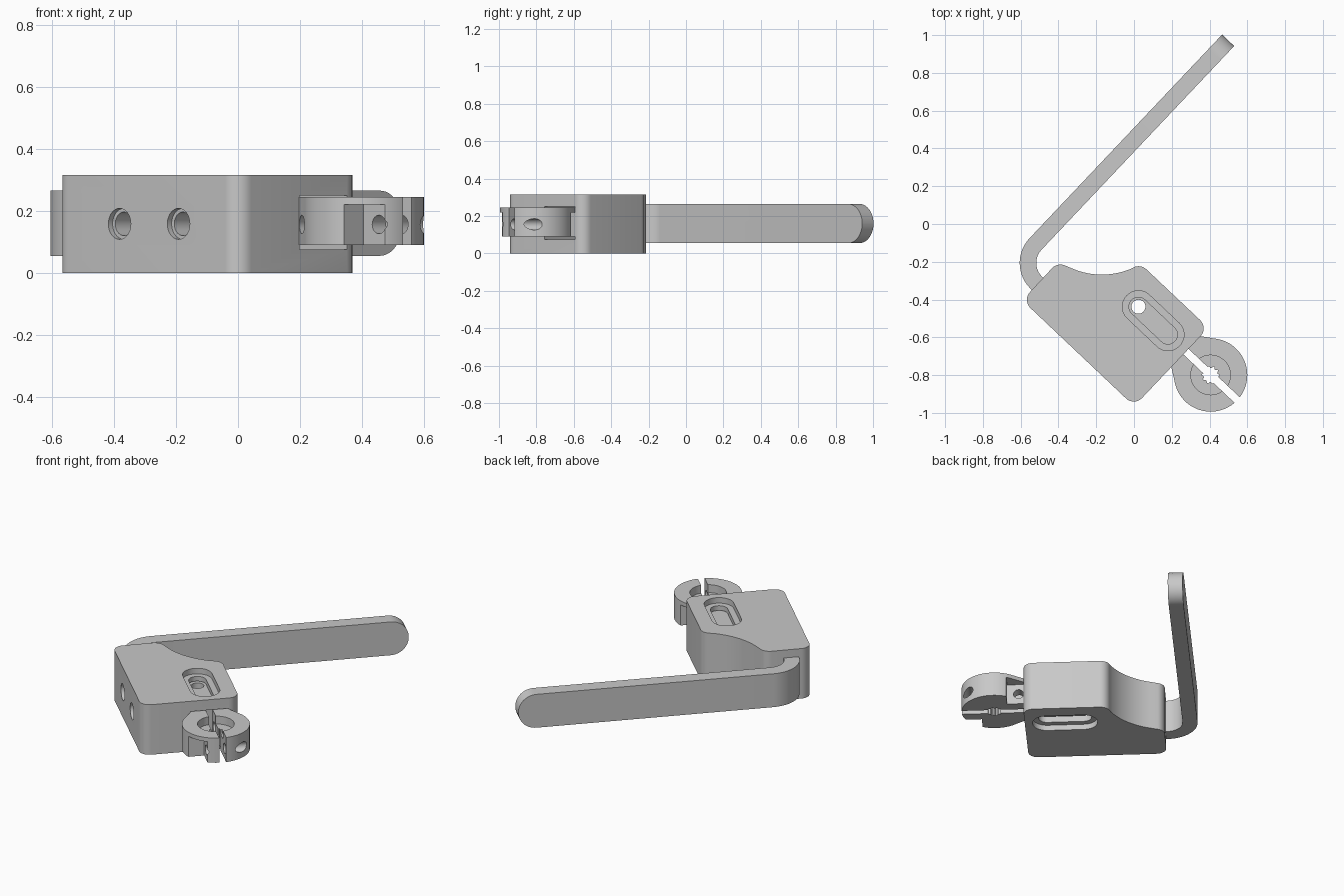
import bpy, bmesh
from math import sin, cos, tan, pi, radians, sqrt
from mathutils import Matrix, Vector

cube = bpy.data.objects.get("Cube")
if cube:
    bpy.data.objects.remove(cube)

# Parts are drawn in a frame turned about z: x along the block, y along the lever
TURN = Matrix.Rotation(radians(-43.4), 4, 'Z')
AXIS_Y = -0.302          # centre line of the clamp and slot
CLAMP_X = 0.844          # clamp centre

GREY = (0.58, 0.58, 0.58, 1)
grey = bpy.data.materials.new("plain grey")
grey.use_nodes = True
grey.diffuse_color = GREY
grey.node_tree.nodes["Principled BSDF"].inputs["Base Color"].default_value = GREY


def prism(name, pts, z0, z1):
    bm = bmesh.new()
    face = bm.faces.new([bm.verts.new((x, y, z0)) for x, y in pts])
    ext = bmesh.ops.extrude_face_region(bm, geom=[face])
    bmesh.ops.translate(bm, vec=(0, 0, z1 - z0),
                        verts=[g for g in ext["geom"] if isinstance(g, bmesh.types.BMVert)])
    bmesh.ops.recalc_face_normals(bm, faces=bm.faces)
    mesh = bpy.data.meshes.new(name)
    bm.to_mesh(mesh)
    bm.free()
    obj = bpy.data.objects.new(name, mesh)
    bpy.context.collection.objects.link(obj)
    return obj


def arc(cx, cy, r, start, end, n=24):
    return [(cx + r * cos(radians(start + (end - start) * i / n)),
             cy + r * sin(radians(start + (end - start) * i / n))) for i in range(n + 1)]


def circle(cx, cy, r, n=40):
    return arc(cx, cy, r, 0, 360, n)[:-1]


def capsule(x0, x1, y, r):
    return arc(x1, y, r, -90, 90, 20) + arc(x0, y, r, 90, 270, 20)


def rect(x0, x1, y0, y1):
    return [(x0, y0), (x1, y0), (x1, y1), (x0, y1)]


def fillet(corners, n=8):
    """Round each (x, y, radius) corner of a polygon."""
    out = []
    for i, (x, y, r) in enumerate(corners):
        p = Vector((x, y))
        if r == 0:
            out.append((x, y))
            continue
        d0 = (Vector(corners[i - 1][:2]) - p).normalized()
        d1 = (Vector(corners[(i + 1) % len(corners)][:2]) - p).normalized()
        half = d0.angle(d1) / 2
        centre = p + (d0 + d1).normalized() * (r / sin(half))
        a = (p + d0 * (r / tan(half)) - centre).normalized()
        b = (p + d1 * (r / tan(half)) - centre).normalized()
        for k in range(n + 1):
            out.append(tuple(centre + a.slerp(b, k / n) * r))
    return out


def cross_hole(x, y0, y1, z, r):
    """Round cutter running along y."""
    obj = prism("hole_cutter", circle(x, -z, r, 28), y0, y1)
    obj.data.transform(Matrix.Rotation(radians(-90), 4, 'X'))
    return obj


def cut(obj, cutters):
    for c in cutters:
        c.hide_render = True
        mod = obj.modifiers.new("cut", 'BOOLEAN')
        mod.operation, mod.solver, mod.object = 'DIFFERENCE', 'EXACT', c
        bpy.context.view_layer.objects.active = obj
        bpy.ops.object.modifier_apply(modifier=mod.name)
        bpy.data.objects.remove(c)


def finish(obj):
    obj.data.transform(TURN)
    obj.data.materials.clear()
    obj.data.materials.append(grey)
    bpy.ops.object.select_all(action='DESELECT')
    obj.select_set(True)
    bpy.context.view_layer.objects.active = obj
    bpy.ops.object.shade_smooth_by_angle(angle=radians(32))


# Mounting block: rounded corners and a scooped back edge
def local(x, y):
    p = TURN.inverted() @ Vector((x, y, 0))
    return p.x, p.y


scoop = []
for i in range(17):
    x = -0.02 - 0.31 * i / 16
    scoop.append((*local(x, 0.13 - sqrt(0.398 ** 2 - (x + 0.17) ** 2)), 0))
outline = [(-0.152, -0.70, 0.06), (0.664, -0.70, 0.06), (0.664, -0.129, 0.06),
           (*local(0.035, -0.211), 0.06)] + scoop + [(*local(-0.405, -0.203), 0.06)]
block = prism("mounting_block", fillet(outline), 0, 0.315)

cutters = [
    prism("pocket", rect(0.19, 0.8, AXIS_Y - 0.112, AXIS_Y + 0.112), 0.075, 0.25),
    prism("slot", capsule(0.318, 0.533, AXIS_Y, 0.05), -0.1, 0.4),
    prism("slot_top", capsule(0.318, 0.533, AXIS_Y, 0.085), 0.28, 0.4),
    prism("slot_bottom", capsule(0.318, 0.533, AXIS_Y, 0.085), -0.1, 0.035),
]
for x in (0.136, 0.398):
    cutters += [cross_hole(x, -0.8, -0.68, 0.158, 0.05),
                cross_hole(x, -0.8, -0.47, 0.158, 0.038)]
cut(block, cutters)
finish(block)

# Split ring clamp with its sliding tongue
side = 180 - 52.5
ring = arc(CLAMP_X, AXIS_Y, 0.194, -side, side, 64)
tongue = [(0.66, AXIS_Y + 0.11), (0.2, AXIS_Y + 0.11), (0.2, AXIS_Y - 0.11), (0.66, AXIS_Y - 0.11)]
clamp = prism("ring_clamp", ring + tongue, 0.09, 0.245)

# Toothed bore
bore = []
for i in range(40):
    r = 0.046 if i % 4 < 2 else 0.037
    bore.append((CLAMP_X + r * cos(2 * pi * i / 40), AXIS_Y + r * sin(2 * pi * i / 40)))
cutters = [
    prism("bore", bore, 0, 0.4),
    prism("bore_recess", circle(CLAMP_X, AXIS_Y, 0.105), 0.195, 0.4),
    prism("split", rect(0.65, 1.2, AXIS_Y - 0.02, AXIS_Y + 0.02), 0, 0.4),
    prism("tongue_hole", circle(0.318, AXIS_Y, 0.037), 0, 0.4),
]
# Screw seats and holes, one on each side of the ring
for s in (1, -1):
    xs = sorted((CLAMP_X + s * 0.08, CLAMP_X + s * (0.26 if s > 0 else 0.178)))
    ys = sorted((AXIS_Y - s * 0.085, AXIS_Y - s * 0.3))
    cutters += [prism("screw_seat", rect(*xs, *ys), 0, 0.22),
                cross_hole(CLAMP_X + s * 0.148, -0.6, 0, 0.156, 0.03)]
cut(clamp, cutters)
finish(clamp)

# Bent lever with a rounded tip
TIP = 1.049
path = [(-0.35, TIP)] + arc(-0.16, -0.435, 0.19, 180, 270) + [(-0.1, -0.625), (-0.1, -0.537)]
path += arc(-0.16, -0.435, 0.102, 270, 180) + [(-0.262, TIP)]
lever = prism("bent_lever", path, 0.055, 0.265)
bm = bmesh.new()
bm.from_mesh(lever.data)
tips = [e for e in bm.edges if all(v.co.y > TIP - 0.01 for v in e.verts)
        and abs(e.verts[0].co.z - e.verts[1].co.z) < 0.01]
bmesh.ops.bevel(bm, geom=tips, offset=0.1045, segments=12, profile=0.5, affect='EDGES')
bm.to_mesh(lever.data)
bm.free()
finish(lever)
